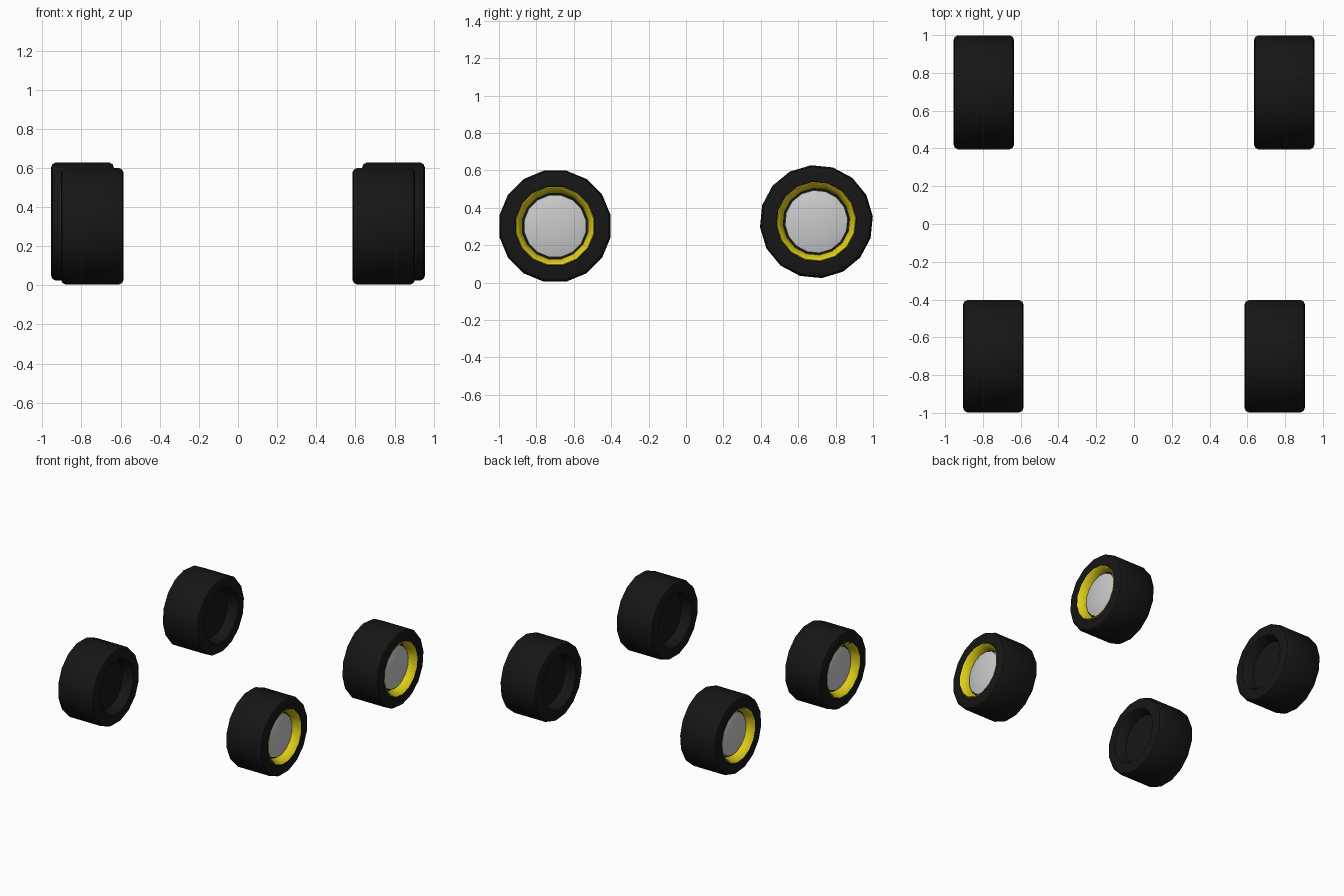
import bpy, bmesh, math

if "Cube" in bpy.data.objects:
    bpy.data.objects.remove(bpy.data.objects["Cube"])

SEG = 16


def material(name, color):
    m = bpy.data.materials.new(name)
    m.diffuse_color = color
    m.use_nodes = True
    m.node_tree.nodes["Principled BSDF"].inputs["Base Color"].default_value = m.diffuse_color
    return m


BLACK = material("black_rubber", (0.008, 0.008, 0.008, 1))
YELLOW = material("yellow_paint", (0.75, 0.62, 0.01, 1))

# Profiles are (distance along axle, radius), from the inner to the outer side
TYRE = [(-0.08, 0), (-0.08, 0.19), (-0.15, 0.205), (-0.16, 0.215), (-0.16, 0.278),
        (-0.154, 0.294), (-0.138, 0.303), (0.138, 0.303), (0.154, 0.294),
        (0.16, 0.278), (0.16, 0.215), (0.152, 0.208), (0.09, 0.178), (0.09, 0)]
RIM = [(0.148, 0.205), (0.158, 0.213), (0.161, 0.209), (0.156, 0.201),
       (0.125, 0.187), (0.108, 0.179), (0.095, 0.178)]
HUB = [(0.09, 0.169), (0.108, 0.168), (0.118, 0.13), (0.126, 0.07), (0.129, 0)]


def lathe(name, profile, side, center, turn, mat=None):
    """Spin a profile around the x axis; side is +1 (right) or -1 (left)."""
    bm = bmesh.new()
    rings = []
    for x, r in profile:
        if r == 0:
            rings.append([bm.verts.new((side * x, 0, 0))] * SEG)
            continue
        angles = [2 * math.pi * (i + turn) / SEG for i in range(SEG)]
        rings.append([bm.verts.new((side * x, r * math.cos(a), r * math.sin(a)))
                      for a in angles])
    for a, b in zip(rings, rings[1:]):
        for i in range(SEG):
            j = (i + 1) % SEG
            quad = list(dict.fromkeys([a[i], a[j], b[j], b[i]]))
            if side < 0:
                quad.reverse()
            bm.faces.new(quad)
    # profile runs outward along +x, so flip to make normals face out
    bmesh.ops.reverse_faces(bm, faces=bm.faces[:])
    mesh = bpy.data.meshes.new(name)
    bm.to_mesh(mesh)
    bm.free()
    obj = bpy.data.objects.new(name, mesh)
    bpy.context.collection.objects.link(obj)
    obj.location = center
    if mat:
        mesh.materials.append(mat)
    bpy.ops.object.select_all(action='DESELECT')
    obj.select_set(True)
    bpy.context.view_layer.objects.active = obj
    bpy.ops.object.shade_smooth_by_angle(angle=math.radians(40))


# Four wheels: the rear pair is set wider and slightly higher
for axle, x, y, z, turn in (("front", 0.745, -0.70, 0.302, 0.5),
                            ("rear", 0.795, 0.697, 0.326, 0.25)):
    for label, side in (("right", 1), ("left", -1)):
        c = (side * x, y, z)
        lathe(f"{axle}_{label}_tyre", TYRE, side, c, turn, BLACK)
        lathe(f"{axle}_{label}_rim_ring", RIM, side, c, turn, YELLOW)
        lathe(f"{axle}_{label}_hub_cap", HUB, side, c, turn)
